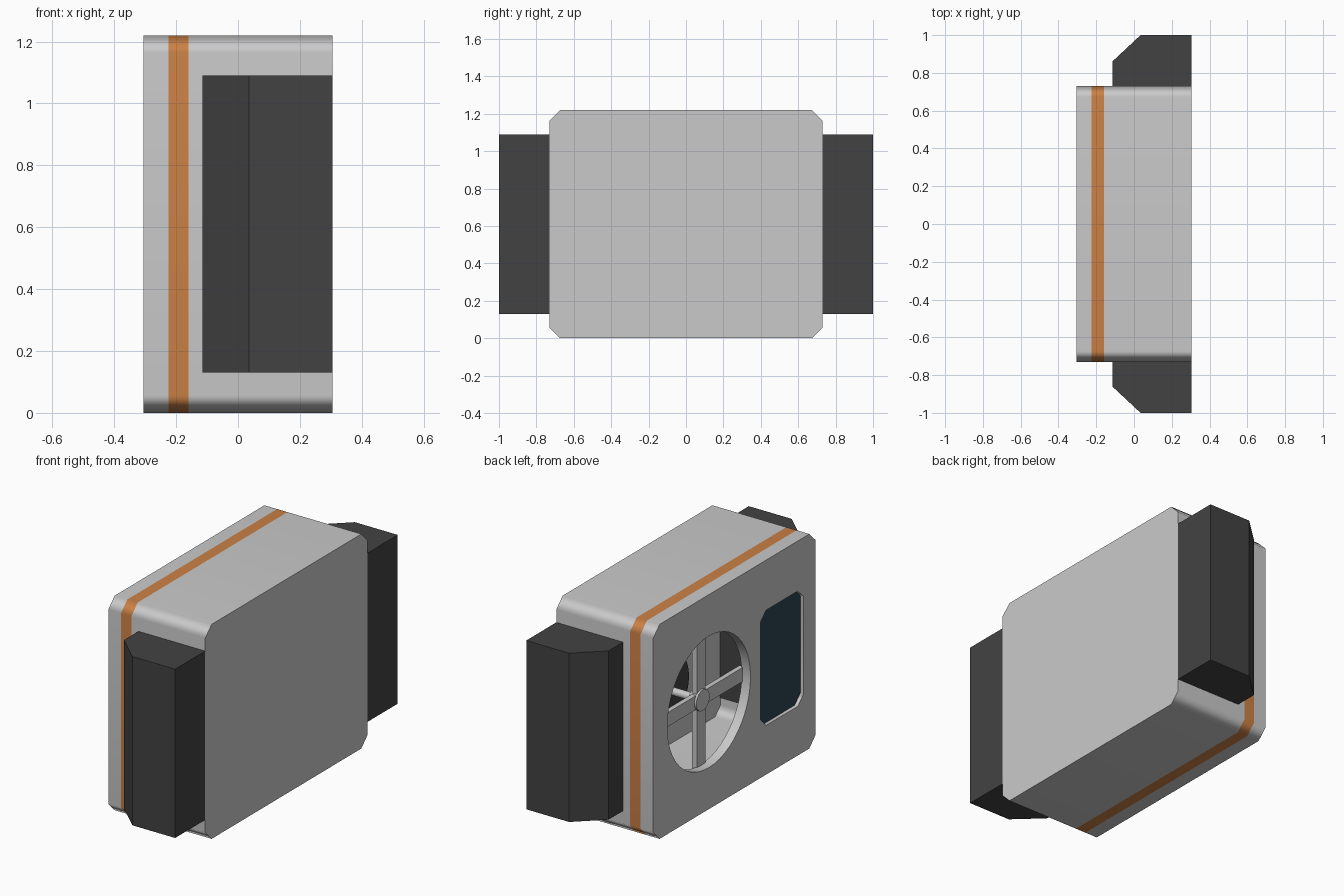
import bpy, bmesh, math
from mathutils import Vector

if "Cube" in bpy.data.objects:
    bpy.data.objects.remove(bpy.data.objects["Cube"])


def material(name, rgb):
    m = bpy.data.materials.new(name)
    m.diffuse_color = (*rgb, 1)
    m.use_nodes = True
    m.node_tree.nodes["Principled BSDF"].inputs["Base Color"].default_value = m.diffuse_color
    return m


GREY = material("light_grey", (0.59, 0.59, 0.59))
DARK = material("dark_grey", (0.055, 0.055, 0.055))
ORANGE = material("orange", (0.6, 0.22, 0.06))
TEAL = material("dark_teal", (0.024, 0.058, 0.083))


def prism(name, pts, stations, mats, axis="X"):
    """Extrude a closed 2D profile through stations along X (yz profile) or Z (xy profile)."""
    bm = bmesh.new()
    rings = [[bm.verts.new((s, a, b) if axis == "X" else (a, b, s)) for a, b in pts]
             for s in stations]
    n = len(pts)
    bm.faces.new(rings[0])
    bm.faces.new(rings[-1])
    for k in range(len(rings) - 1):
        for i in range(n):
            j = (i + 1) % n
            f = bm.faces.new((rings[k][i], rings[k][j], rings[k + 1][j], rings[k + 1][i]))
            f.material_index = k % len(mats)
    bmesh.ops.recalc_face_normals(bm, faces=bm.faces[:])
    me = bpy.data.meshes.new(name)
    bm.to_mesh(me)
    bm.free()
    for m in mats:
        me.materials.append(m)
    ob = bpy.data.objects.new(name, me)
    bpy.context.collection.objects.link(ob)
    return ob


def octagon(y0, y1, z0, z1, c):
    return [(y0 + c, z0), (y1 - c, z0), (y1, z0 + c), (y1, z1 - c),
            (y1 - c, z1), (y0 + c, z1), (y0, z1 - c), (y0, z0 + c)]


def circle(cy, cz, r, n=48):
    return [(cy + r * math.cos(2 * math.pi * i / n), cz + r * math.sin(2 * math.pi * i / n))
            for i in range(n)]


def rect(y0, y1, z0, z1):
    return [(y0, z0), (y1, z0), (y1, z1), (y0, z1)]


def smooth(ob, angle):
    bpy.ops.object.select_all(action="DESELECT")
    bpy.context.view_layer.objects.active = ob
    ob.select_set(True)
    bpy.ops.object.shade_smooth_by_angle(angle=math.radians(angle))


FY, FZ, FR = 0.23, 0.61, 0.374   # fan opening centre and radius

# Hollow casing with a flush orange stripe
body = prism("casing", octagon(-0.73, 0.73, 0, 1.22, 0.057),
             [-0.305, -0.225, -0.16, 0.305], [GREY, ORANGE, GREY])
cutters = [
    prism("cavity_cutter", octagon(-0.69, 0.69, 0.04, 1.18, 0.05), [-0.25, 0.265], [GREY]),
    prism("fan_cutter", circle(FY, FZ, FR), [-0.4, -0.2], [GREY]),
    prism("window_cutter", octagon(-0.62, -0.234, 0.28, 0.935, 0.05), [-0.4, -0.28], [GREY]),
]
bpy.context.view_layer.objects.active = body
for c in cutters:
    c.hide_render = True
    mod = body.modifiers.new(c.name, "BOOLEAN")
    mod.operation, mod.solver, mod.object = "DIFFERENCE", "EXACT", c
    bpy.ops.object.modifier_apply(modifier=mod.name)
    bpy.data.objects.remove(c)
smooth(body, 50)
body.modifiers.new("weighted_normals", "WEIGHTED_NORMAL").keep_sharp = True

# Dark window plate at the bottom of its recess
prism("window_panel", octagon(-0.62, -0.234, 0.28, 0.935, 0.05), [-0.285, -0.279], [TEAL])

# Side pods with a slanted outer corner, and dark liners inside the casing
for side, s in (("left", -1), ("right", 1)):
    pts = [(-0.115, 0.73), (0.305, 0.73), (0.305, 1.0), (0.035, 1.0), (-0.115, 0.86)]
    prism(side + "_side_pod", [(x, s * y) for x, y in pts], [0.13, 1.09], [DARK], "Z")
    prism(side + "_inner_liner", rect(*sorted((s * 0.685, s * 0.692)), 0.13, 1.09),
          [-0.115, 0.266], [DARK])

# Fan guard: crossed bars and round hub
prism("guard_bar_vertical", rect(FY - 0.04, FY + 0.04, FZ - 0.385, FZ + 0.385),
      [-0.257, -0.227], [GREY])
prism("guard_bar_horizontal", rect(FY - 0.385, FY + 0.385, FZ - 0.04, FZ + 0.04),
      [-0.256, -0.228], [GREY])
smooth(prism("guard_hub", circle(FY, FZ, 0.06, 24), [-0.268, -0.215], [GREY]), 40)

# Motor and shaft behind the guard
smooth(prism("motor_shaft", circle(FY, FZ, 0.022, 16), [-0.22, -0.03], [GREY]), 40)
smooth(prism("motor", circle(FY, FZ, 0.2, 32), [-0.04, 0.266], [DARK]), 40)
